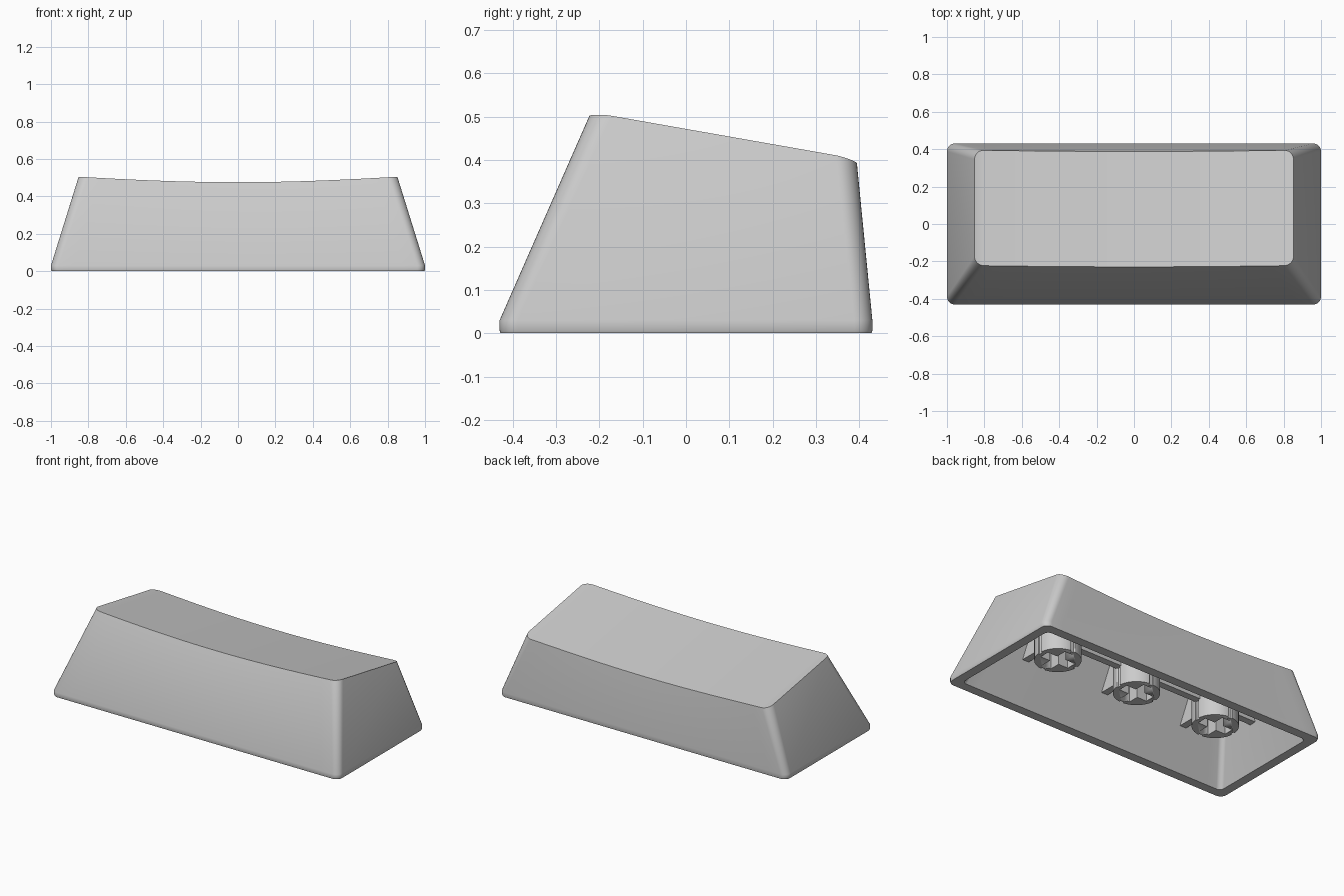
import bpy, bmesh, math
from mathutils import Vector, Matrix

cube = bpy.data.objects.get("Cube")
if cube:
    bpy.data.objects.remove(cube)

mat = bpy.data.materials.new("light grey plastic")
mat.use_nodes = True
grey = (0.6, 0.6, 0.6, 1)
mat.diffuse_color = grey
mat.node_tree.nodes["Principled BSDF"].inputs["Base Color"].default_value = grey


def finish(bm, name, angle=30):
    bmesh.ops.recalc_face_normals(bm, faces=bm.faces)
    mesh = bpy.data.meshes.new(name)
    bm.to_mesh(mesh)
    bm.free()
    obj = bpy.data.objects.new(name, mesh)
    bpy.context.collection.objects.link(obj)
    mesh.materials.append(mat)
    bpy.ops.object.select_all(action='DESELECT')
    obj.select_set(True)
    bpy.context.view_layer.objects.active = obj
    bpy.ops.object.shade_smooth_by_angle(angle=math.radians(angle))
    return obj


def dish(x, y):
    """Height of the tilted, hollowed top, eased down at its corners."""
    edge = max(0, -0.17 - y, y - 0.34)
    return 0.435 + 0.05 * x * x - 0.176 * y - 4 * x ** 4 * edge ** 2


ARC, SPAN = 8, 24


def outline(hx, y0, y1, r):
    """Rounded rectangle: front chain left to right, then back chain right to left."""
    left = []
    for i in range(ARC + 1):
        a = math.pi / 2 * i / ARC
        left.append((-hx + r - r * math.cos(a), r - r * math.sin(a)))
    mid = [((hx - r) * (2 * i / SPAN - 1), 0) for i in range(1, SPAN)]
    chain = left + mid + [(-x, d) for x, d in reversed(left)]
    return [(x, y0 + d) for x, d in chain] + [(x, y1 - d) for x, d in reversed(chain)]


# Shell: outer walls, dished top, hollow inside and bottom rim
bm = bmesh.new()


def ring(hx, y0, y1, r, height, bow=0):
    loop = []
    for x, y in outline(hx, y0, y1, r):
        y -= bow * (1 - (x / hx) ** 2)
        loop.append(bm.verts.new((x, y, height(x, y))))
    return loop


def bridge(a, b):
    n = len(a)
    for i in range(n):
        j = (i + 1) % n
        bm.faces.new((a[i], a[j], b[j], b[i]))


def cap(loop):
    n = len(loop)
    for i in range(n // 2 - 1):
        bm.faces.new((loop[i], loop[i + 1], loop[n - 2 - i], loop[n - 1 - i]))


WALL, ROOF, BOW = 0.06, 0.07, 0.007
rings = [
    ring(0.853 - WALL, -0.222 + WALL, 0.395 - WALL, 0.03, lambda x, y: dish(x, y) - ROOF, BOW),
    ring(1 - WALL, -0.43 + WALL, 0.43 - WALL, 0.03, lambda x, y: 0),
    ring(0.997, -0.428, 0.428, 0.04, lambda x, y: 0),
    ring(1, -0.43, 0.43, 0.042, lambda x, y: 0.006),
    ring(1, -0.43, 0.43, 0.042, lambda x, y: 0.03),
    ring(0.853, -0.222, 0.395, 0.05, dish, BOW),
]
for a, b in zip(rings, rings[1:]):
    bridge(a, b)
cap(rings[0])
cap(rings[-1])
finish(bm, "keycap_shell")


# Ribs under the roof
def rib(name, low, high, point):
    """Thin wall from low to high ends (bottom, top), following the roof."""
    bm = bmesh.new()
    rows = []
    for i in range(13):
        t = i / 12
        bottom = low[0] + (high[0] - low[0]) * t
        top = low[1] + (high[1] - low[1]) * t
        row = []
        for s, along, upper in ((-1, bottom, 0), (1, bottom, 0), (1, top, 1), (-1, top, 1)):
            x, y = point(along, s * 0.022)
            row.append(bm.verts.new((x, y, dish(x, y) - 0.05 if upper else 0.225)))
        rows.append(row)
    for a, b in zip(rows, rows[1:]):
        for k in range(4):
            bm.faces.new((a[k], a[(k + 1) % 4], b[(k + 1) % 4], b[k]))
    bm.faces.new(rows[0])
    bm.faces.new(rows[-1])
    return finish(bm, name)


STEM_Y = 0.022
STEMS = {"right": -0.573, "middle": 0, "left": 0.573}
rib("long_rib", (-0.9, -0.83), (0.9, 0.83), lambda a, s: (a, STEM_Y + s))
for side, sx in STEMS.items():
    rib(side + "_cross_rib", (-0.31, -0.21), (0.37, 0.36), lambda a, s: (sx + s, a))


# Stems: round posts with a cross socket and small side grooves
def socket_cutter(name, sx):
    bm = bmesh.new()
    w, reach = 0.031, 0.098
    loops = []
    for z in (0.05, 0.33):
        loop = []
        for k in range(4):
            rot = Matrix.Rotation(k * math.pi / 2, 3, 'Z')
            for p in ((reach, -w, 0), (reach, w, 0), (w, w, 0)):
                loop.append(bm.verts.new(rot @ Vector(p) + Vector((sx, STEM_Y, z))))
        bm.faces.new(loop)
        loops.append(loop)
    low, high = loops
    for i in range(12):
        j = (i + 1) % 12
        bm.faces.new((low[i], low[j], high[j], high[i]))
    for k in range(4):
        a = k * math.pi / 2
        pos = Matrix.Translation((sx + 0.135 * math.cos(a), STEM_Y + 0.135 * math.sin(a), 0.25))
        size = Matrix.Diagonal((0.026, 0.026, 0.4, 1))
        bmesh.ops.create_cube(bm, size=1, matrix=pos @ size)
    obj = finish(bm, name)
    obj.hide_render = True
    obj.hide_set(True)
    return obj


for side, sx in STEMS.items():
    cutter = socket_cutter(side + "_socket_cutter", sx)
    bm = bmesh.new()
    bmesh.ops.create_cone(bm, cap_ends=True, segments=48, radius1=0.132, radius2=0.132,
                          depth=0.28, matrix=Matrix.Translation((sx, STEM_Y, 0.245)))
    stem = finish(bm, side + "_stem")
    cut = stem.modifiers.new("socket", 'BOOLEAN')
    cut.operation = 'DIFFERENCE'
    cut.solver = 'EXACT'
    cut.object = cutter
